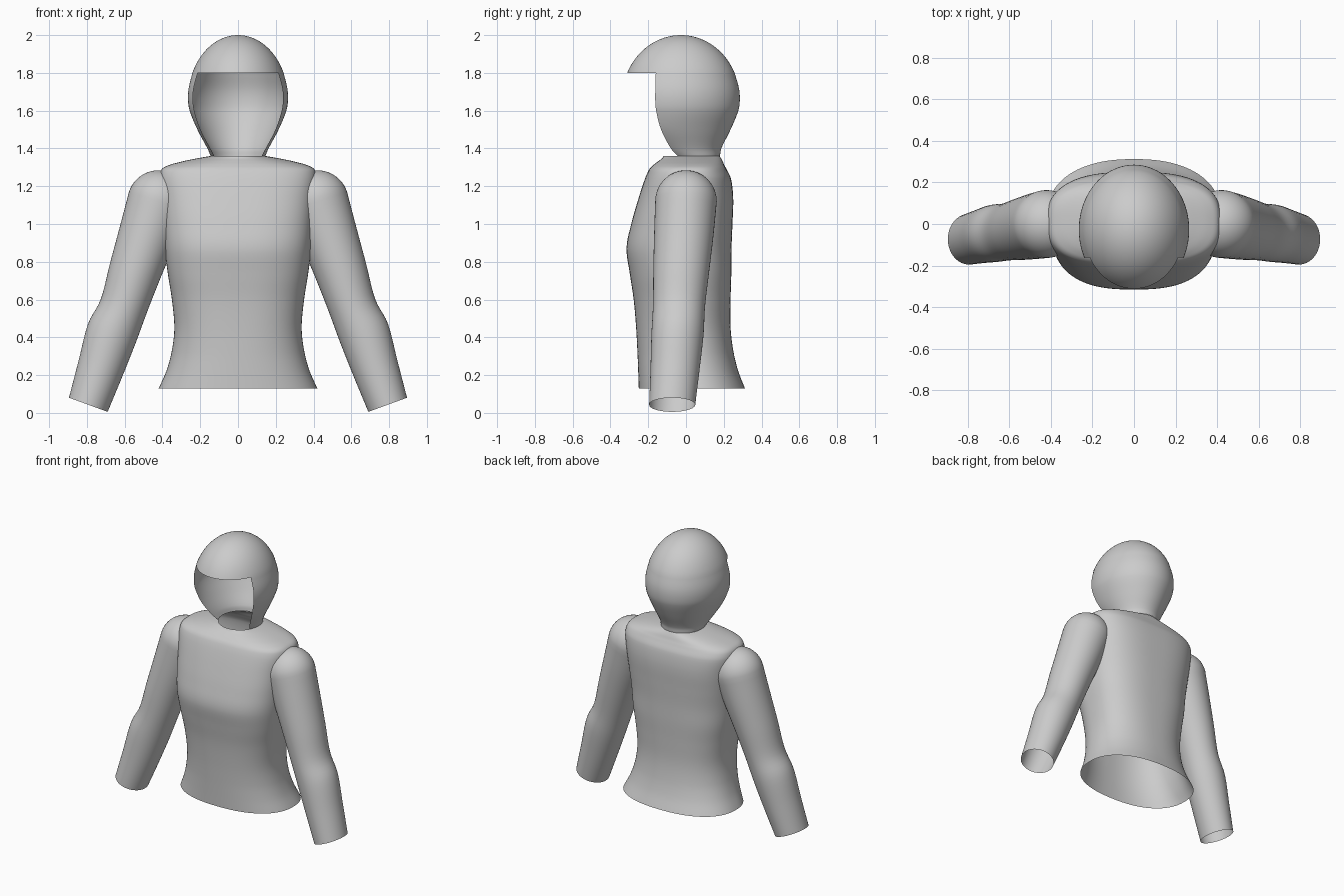
import bpy, bmesh
from math import sin, cos, acos, pi, sqrt, copysign
from mathutils import Vector

if "Cube" in bpy.data.objects:
    bpy.data.objects.remove(bpy.data.objects["Cube"])


def smooth_rows(rows, steps=5):
    """Hermite interpolation of section parameters, spaced by chord length."""
    p = [Vector(r) for r in rows]
    u = [0.0]
    for a, b in zip(p, p[1:]):
        u.append(u[-1] + (b - a).length)
    last = len(p) - 1
    tan = []
    for i in range(len(p)):
        a, b = max(i - 1, 0), min(i + 1, last)
        tan.append((p[b] - p[a]) / (u[b] - u[a]))
    out = []
    for i in range(last):
        h = u[i + 1] - u[i]
        for k in range(steps):
            t = k / steps
            out.append(p[i] * (2*t**3 - 3*t**2 + 1) + tan[i] * h * (t**3 - 2*t**2 + t)
                       + p[i + 1] * (3*t**2 - 2*t**3) + tan[i + 1] * h * (t**3 - t**2))
    out.append(p[last])
    return out


def loft(name, rings, skip=lambda row, col: False):
    """Skin closed rings into an open-ended smooth shell."""
    bm = bmesh.new()
    vs = [[bm.verts.new(c) for c in ring] for ring in rings]
    n = len(rings[0])
    for r in range(len(vs) - 1):
        for c in range(n):
            if not skip(r, c):
                d = (c + 1) % n
                bm.faces.new((vs[r][c], vs[r][d], vs[r + 1][d], vs[r + 1][c]))
    bmesh.ops.remove_doubles(bm, verts=bm.verts[:], dist=1e-5)
    loose = [v for v in bm.verts if not v.link_faces]
    bmesh.ops.delete(bm, geom=loose, context='VERTS')
    bmesh.ops.recalc_face_normals(bm, faces=bm.faces[:])
    for f in bm.faces:
        f.smooth = True
    me = bpy.data.meshes.new(name)
    bm.to_mesh(me)
    bm.free()
    ob = bpy.data.objects.new(name, me)
    bpy.context.collection.objects.link(ob)
    return ob


def power(v, n):
    return copysign(abs(v) ** (2 / n), v)


# Torso: z, half width, front y, back y, squareness
torso = [(0.13, 0.42, -0.25, 0.312, 2.3), (0.22, 0.38, -0.253, 0.277, 2.3),
         (0.32, 0.352, -0.257, 0.252, 2.3), (0.45, 0.337, -0.264, 0.236, 2.4),
         (0.60, 0.350, -0.277, 0.236, 2.5), (0.74, 0.372, -0.298, 0.24, 2.6),
         (0.87, 0.388, -0.315, 0.241, 2.6), (1.00, 0.398, -0.29, 0.246, 2.7),
         (1.14, 0.408, -0.25, 0.25, 2.8), (1.24, 0.418, -0.217, 0.238, 2.8),
         (1.285, 0.408, -0.197, 0.217, 2.8), (1.31, 0.37, -0.175, 0.204, 2.7),
         (1.33, 0.30, -0.15, 0.195, 2.5), (1.347, 0.22, -0.127, 0.186, 2.2),
         (1.36, 0.145, -0.118, 0.178, 2.0)]
rings = []
for z, rx, f, b, n in smooth_rows(torso):
    cy, ry = (f + b) / 2, (b - f) / 2
    rings.append([(rx * power(sin(t), n), cy - ry * power(cos(t), n), z)
                  for t in (2 * pi * k / 96 for k in range(96))])
loft("jacket_body", rings)

# Head shell below the brow: z, half width, centre y, half depth, face opening edge y
lower = smooth_rows([(1.36, 0.145, 0.03, 0.15, -0.045), (1.40, 0.162, 0.0, 0.187, -0.08),
                     (1.50, 0.215, -0.03, 0.266, -0.132), (1.60, 0.256, -0.028, 0.305, -0.158),
                     (1.66, 0.265, -0.027, 0.312, -0.163), (1.72, 0.261, -0.027, 0.307, -0.162),
                     (1.80, 0.2415, -0.027, 0.2843, -0.16)])
FACE, BACK = 24, 56
sections = [(z, rx, cy, ry, acos((cy - cut) / ry)) for z, rx, cy, ry, cut in lower]
brow = sections[-1][4]
# Ellipsoid crown above the brow
a0 = acos(0.14 / 0.34)
for k in range(1, 17):
    a = a0 * (1 - k / 16)
    sections.append((1.66 + 0.34 * cos(a), 0.265 * sin(a), -0.027, 0.312 * sin(a), brow))
rings = []
for z, rx, cy, ry, th in sections:
    angles = [-th + 2 * th * k / FACE for k in range(FACE)]
    angles += [th + (2 * pi - 2 * th) * k / BACK for k in range(BACK)]
    rings.append([(rx * sin(t), cy - ry * cos(t), z) for t in angles])
loft("hood_shell", rings, lambda r, c: r < len(lower) - 1 and c < FACE)

# Sleeves: centre x, y, z, in-plane radius, y radius, tilt direction x, z
sleeve = [(0.42, 0.0, 1.12, 0.165, 0.163, 0.95, 0.30),
          (0.482, -0.012, 0.935, 0.152, 0.157, 0.954, 0.30),
          (0.545, -0.025, 0.75, 0.139, 0.148, 0.957, 0.29),
          (0.605, -0.037, 0.565, 0.127, 0.138, 0.957, 0.29),
          (0.67, -0.045, 0.415, 0.136, 0.138, 0.915, 0.40),
          (0.73, -0.058, 0.23, 0.123, 0.13, 0.93, 0.37),
          (0.7925, -0.073, 0.043, 0.109, 0.122, 0.94, 0.344)]
sections = []
for k in range(12):  # rounded shoulder cap
    a = pi / 2 * (1 - k / 12)
    h = 0.165 * sin(a)
    sections.append((0.42 - 0.30 * h, 0.0, 1.12 + 0.95 * h,
                     0.165 * cos(a), 0.163 * cos(a), 0.95, 0.30))
sections += [tuple(s) for s in smooth_rows(sleeve)]
for side, name in ((1, "sleeve_left"), (-1, "sleeve_right")):
    rings = []
    for x, y, z, r, ry, dx, dz in sections:
        l = sqrt(dx * dx + dz * dz)
        rings.append([(side * (x + r * cos(t) * dx / l), y + ry * sin(t), z + r * cos(t) * dz / l)
                      for t in (2 * pi * k / 48 for k in range(48))])
    loft(name, rings)
